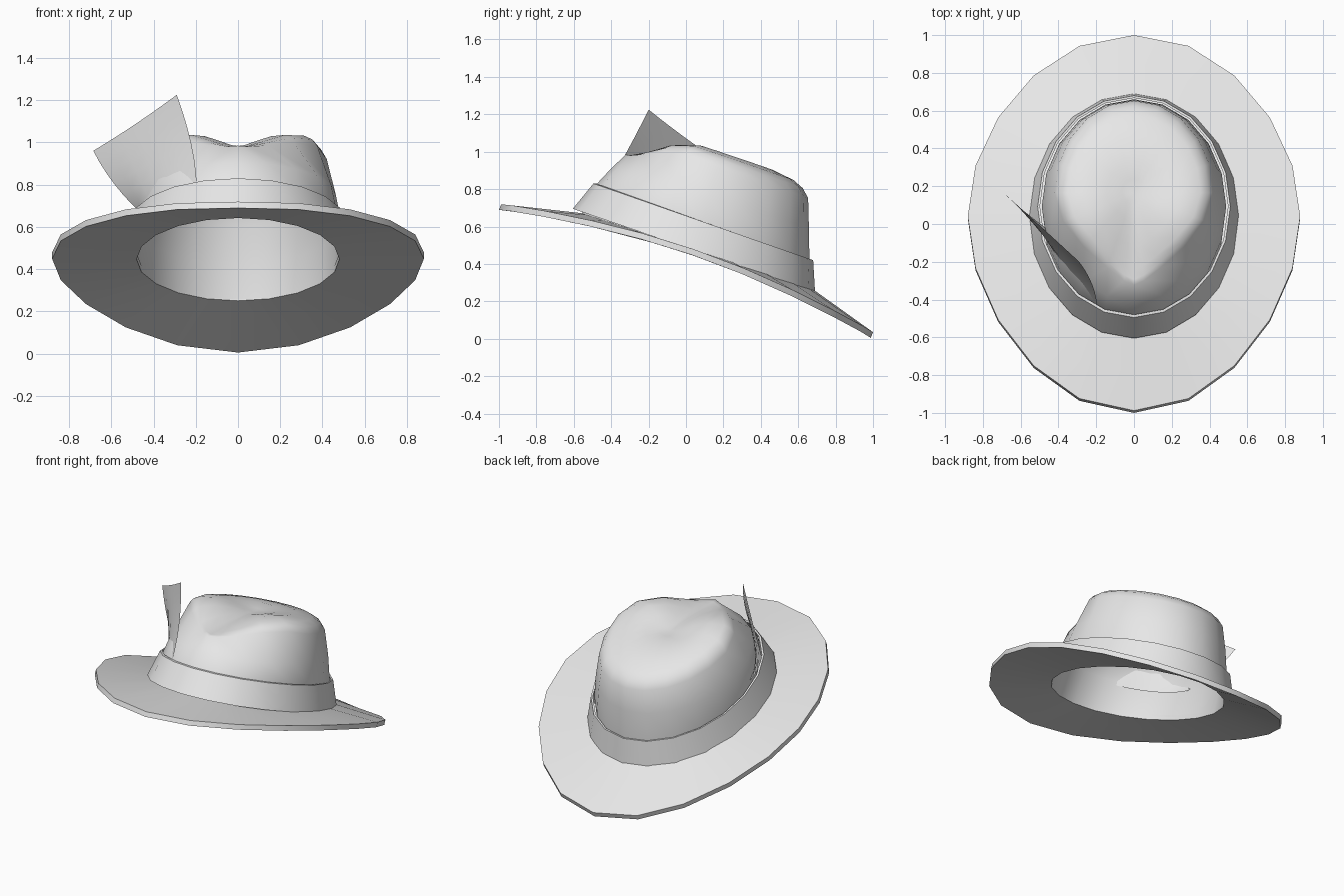
import bpy
import bmesh
from math import sin, cos, pi, exp
from mathutils import Vector

if "Cube" in bpy.data.objects:
    bpy.data.objects.remove(bpy.data.objects["Cube"])

SIDES = 20
felt = bpy.data.materials.new("light_grey_felt")
felt.use_nodes = True
GREY = (0.8, 0.8, 0.8, 1)
felt.diffuse_color = GREY
felt.node_tree.nodes["Principled BSDF"].inputs["Base Color"].default_value = GREY


def make_object(name, rows, wrap_u=True, wrap_v=False, tip=None, angle=40):
    """Skin a grid of point rows; optionally close it with a tip point."""
    bm = bmesh.new()
    grid = [[bm.verts.new(p) for p in row] for row in rows]
    n = len(grid[0])
    pairs = list(zip(grid, grid[1:])) + ([(grid[-1], grid[0])] if wrap_v else [])
    for a, b in pairs:
        for i in range(n if wrap_u else n - 1):
            j = (i + 1) % n
            bm.faces.new((a[i], a[j], b[j], b[i]))
    if tip:
        top = bm.verts.new(tip)
        for i in range(n):
            bm.faces.new((grid[-1][i], grid[-1][(i + 1) % n], top))
    bmesh.ops.recalc_face_normals(bm, faces=bm.faces)
    mesh = bpy.data.meshes.new(name)
    bm.to_mesh(mesh)
    bm.free()
    mesh.materials.append(felt)
    obj = bpy.data.objects.new(name, mesh)
    bpy.context.collection.objects.link(obj)
    bpy.ops.object.select_all(action="DESELECT")
    obj.select_set(True)
    bpy.context.view_layer.objects.active = obj
    bpy.ops.object.shade_smooth_by_angle(angle=angle * pi / 180)
    return obj


ANGLES = [2 * pi * i / SIDES for i in range(SIDES)]


def tilted_ring(rx, y_front, y_back, z_front, z_back):
    """Oval ring sloping from the front down to the back."""
    def mix(front, back, c):
        return (front + back) / 2 + (back - front) / 2 * c
    return [Vector((rx * sin(a), mix(y_front, y_back, cos(a)), mix(z_front, z_back, cos(a))))
            for a in ANGLES]


def raised(ring):
    """Copy of a ring moved by the felt thickness."""
    return [p + Vector((0, 0.012, 0.03)) for p in ring]


# Brim: wide oval plate, bowed up at the sides
def brim_edge(a):
    s = abs(sin(a))
    c = cos(a) * (1 - 0.13 * s * s)
    x = 0.88 * s ** 0.95 * (1 if sin(a) > 0 else -1)
    return Vector((x, -0.006 + 0.994 * c + 0.035 * s * s,
                   0.347 - 0.342 * c + 0.102 * s ** 1.7))


outer = [brim_edge(a) for a in ANGLES]
hole = tilted_ring(0.48, -0.575, 0.645, 0.642, 0.25)
make_object("brim", [hole, outer, raised(outer), raised(hole)], wrap_v=True)

# Hat band: thin sloping collar standing off the crown
make_object("hat_band", [
    tilted_ring(0.555, -0.605, 0.69, 0.695, 0.25),
    tilted_ring(0.51, -0.495, 0.68, 0.83, 0.42),
    tilted_ring(0.498, -0.48, 0.667, 0.83, 0.42),
    tilted_ring(0.535, -0.585, 0.675, 0.695, 0.25)], wrap_v=True)

# Crown: sloping wall, pinched front, and a creased top
RIDGE = [(-0.32, 0.985), (-0.2, 1.02), (-0.08, 1.045), (0.06, 1.042), (0.3, 0.96), (0.66, 0.835)]
TOP_Y = 0.165


def ridge_height(y):
    for (y0, z0), (y1, z1) in zip(RIDGE, RIDGE[1:]):
        if y <= y1:
            return z0 + (z1 - z0) * (y - y0) / (y1 - y0)
    return RIDGE[-1][1]


def top_height(x, y):
    dip = 0.062 * max(0, 1 - (y / 0.32) ** 2) * exp(-(x / 0.13) ** 2)
    return ridge_height(y) - dip


def top_ring(scale, drop):
    ring = []
    for a in ANGLES:
        pinch = 1 - 0.65 * max(0, -cos(a)) ** 2
        x = 0.42 * scale * sin(a) * pinch
        y = TOP_Y + 0.488 * scale * cos(a)
        z = top_height(x, y) - drop * min(1, 1 + cos(a))
        ring.append(Vector((x, y, z)))
    return ring


wall_rows = [tilted_ring(0.48, -0.57, 0.645, 0.645, 0.255),
             tilted_ring(0.488, -0.475, 0.66, 0.83, 0.42),
             tilted_ring(0.463, -0.405, 0.657, 0.905, 0.6)]
top_rows = [top_ring(s, d) for s, d in
            ((1, 0.085), (0.94, 0.042), (0.84, 0.016), (0.6, 0), (0.35, 0), (0.15, 0))]
make_object("crown", wall_rows + top_rows,
            tip=(0, TOP_Y, top_height(0, TOP_Y)), angle=60)

# Feather: curved sheet tucked behind the band on the right side
NET = [[(-0.455, -0.03, 0.66), (-0.41, -0.245, 0.70), (-0.195, -0.44, 0.79)],
       [(-0.605, 0.08, 0.8), (-0.43, -0.13, 0.89), (-0.2, -0.32, 0.98)],
       [(-0.685, 0.16, 0.96), (-0.485, -0.02, 1.08), (-0.29, -0.2, 1.225)]]


def bezier(points, t):
    a, b, c = (Vector(p) for p in points)
    return a.lerp(b, t).lerp(b.lerp(c, t), t)


STEPS = [i / 6 for i in range(7)]
make_object("feather", [[bezier([bezier(row, u) for row in NET], v) for u in STEPS]
                        for v in STEPS], wrap_u=False)
